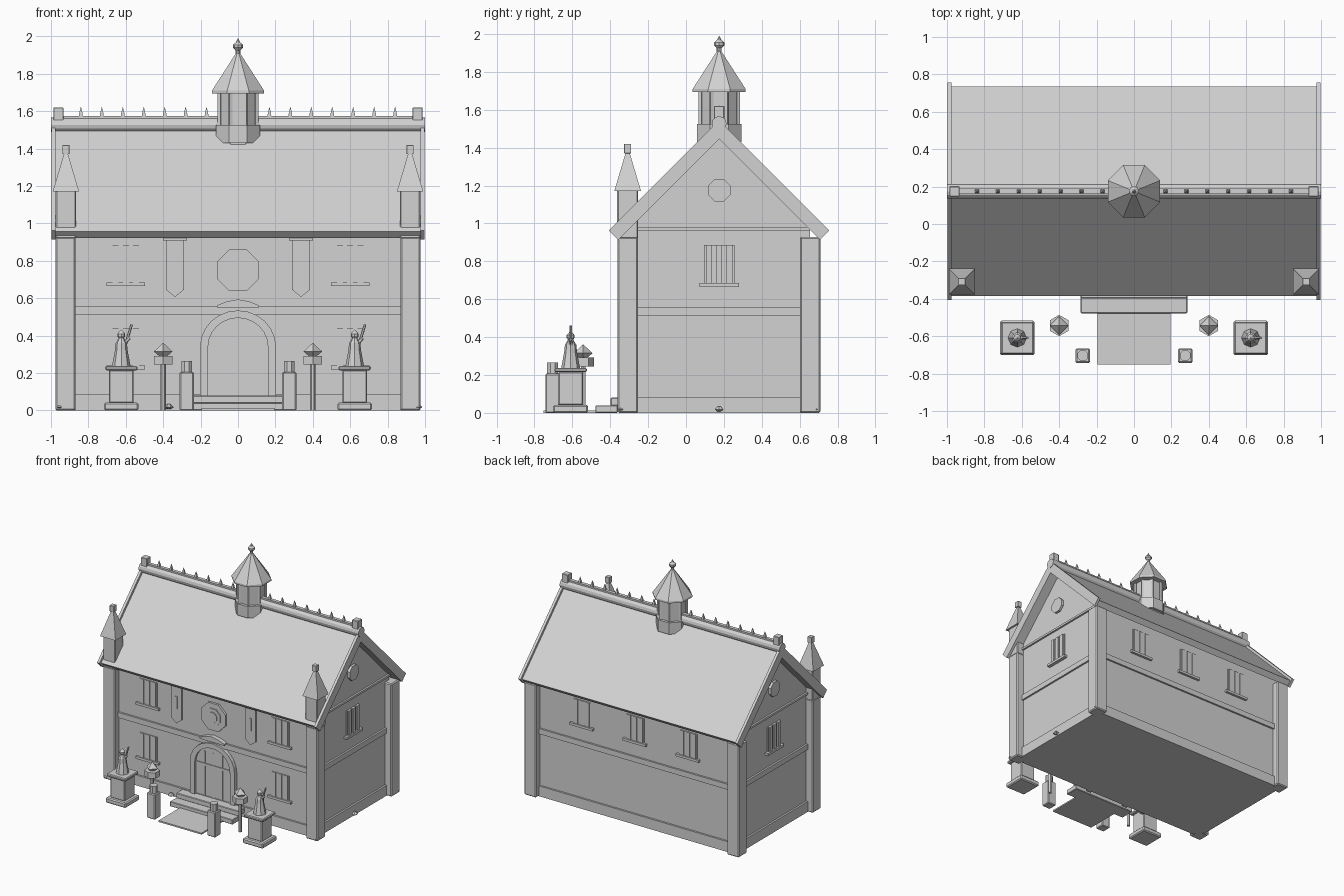
import bpy
import math
from mathutils import Matrix, Vector

cube = bpy.data.objects.get("Cube")
if cube:
    bpy.data.objects.remove(cube)

stone = bpy.data.materials.new("light grey stone")
stone.use_nodes = True
GREY = (0.65, 0.65, 0.65, 1)
stone.diffuse_color = GREY
stone.node_tree.nodes["Principled BSDF"].inputs["Base Color"].default_value = GREY

CY = 0.175            # hall centre in y
WX, WY = 0.915, 0.48  # half length and half depth of the walls
PI = math.pi
EIGHTH = PI / 8


def build(name, verts, faces, matrix=Matrix()):
    mesh = bpy.data.meshes.new(name)
    mesh.from_pydata([matrix @ Vector(v) for v in verts], [], faces)
    mesh.materials.append(stone)
    obj = bpy.data.objects.new(name, mesh)
    bpy.context.collection.objects.link(obj)
    return obj


def extrude(name, pts, y0, y1, matrix=Matrix()):
    """Extrude a counter-clockwise (x, z) outline from y0 to y1."""
    n = len(pts)
    verts = [(x, y, z) for y in (y0, y1) for x, z in pts]
    faces = [list(range(n)), list(range(2 * n - 1, n - 1, -1))]
    faces += [(i, i + n, (i + 1) % n + n, (i + 1) % n) for i in range(n)]
    return build(name, verts, faces, matrix)


def box(name, x0, x1, y0, y1, z0, z1, matrix=Matrix()):
    return extrude(name, [(x0, z0), (x1, z0), (x1, z1), (x0, z1)], y0, y1, matrix)


def chamfer(obj, width):
    bevel = obj.modifiers.new("chamfer", "BEVEL")
    bevel.width = width
    bevel.segments = 1


def block(name, x, y, h, z0, z1, width=0.006):
    """Square upright block with chamfered edges."""
    chamfer(box(name, x - h, x + h, y - h, y + h, z0, z1), width)


def turned(name, x, y, sides, rings, start=0.0, matrix=Matrix()):
    """Stack of (radius, z) rings with the given number of sides."""
    verts, faces = [], []
    for r, z in rings:
        for i in range(sides):
            a = start + 2 * PI * i / sides
            verts.append((x + r * math.cos(a), y + r * math.sin(a), z))
    for k in range(len(rings) - 1):
        for i in range(sides):
            j = (i + 1) % sides
            a, b = k * sides, (k + 1) * sides
            faces.append((a + i, a + j, b + j, b + i))
    top = (len(rings) - 1) * sides
    faces.append(list(range(sides - 1, -1, -1)))
    faces.append(list(range(top, top + sides)))
    return build(name, verts, faces, matrix)


def polygon(x, z, r, sides, start):
    return [(x + r * math.cos(start + 2 * PI * i / sides),
             z + r * math.sin(start + 2 * PI * i / sides)) for i in range(sides)]


def wall_frame(degrees):
    return Matrix.Translation((0, CY, 0)) @ Matrix.Rotation(math.radians(degrees), 4, "Z")


FRONT, RIGHT, BACK, LEFT = (wall_frame(d) for d in (0, 90, 180, -90))


def chevron(name, apex, inner, w, y0, y1):
    t = (apex - inner) / 2
    pts = [(-w, apex - w), (t - w, apex - w - t), (0, inner),
           (w - t, apex - w - t), (w, apex - w), (0, apex)]
    return extrude(name, pts, y0, y1, RIGHT)


def window(x, z, d, depth, matrix):
    box("window_panel", x - 0.08, x + 0.08, -d - depth * 0.5, -d + 0.02, z - 0.1, z + 0.1, matrix)
    for off in (-0.054, 0, 0.054):
        box("window_bar", x + off - 0.016, x + off + 0.016, -d - depth, -d, z - 0.1, z + 0.1, matrix)
    box("window_sill", x - 0.104, x + 0.104, -d - depth - 0.008, -d, z - 0.12, z - 0.1, matrix)


# Hall body and roof
extrude("hall_body", [(-WY, 0), (WY, 0), (WY, 0.97), (0, 1.45), (-WY, 0.97)], -WX, WX, RIGHT)
chevron("roof", 1.517, 1.447, 0.56, -0.98, 0.98)
for s in (-1, 1):
    chevron("rake_board", 1.545, 1.445, 0.582, s * 0.986 - 0.011, s * 0.986 + 0.011)

# Ridge roll, cresting and end blocks
extrude("ridge_roll", polygon(0, 1.527, 0.039, 12, 0), -1, 1, RIGHT)
box("ridge_strip", -0.97, 0.97, CY - 0.014, CY + 0.014, 1.555, 1.575)
for s in (-1, 1):
    block("ridge_end_block", s * 0.96, CY, 0.027, 1.55, 1.62, 0.003)
    for i in range(7):
        turned("ridge_spike", s * (0.168 + 0.112 * i), CY, 4,
               [(0.015, 1.57), (0.012, 1.59), (0.001, 1.622)], PI / 4)

# Walls: plinth, string course, gable trim
for frame, half, d in ((FRONT, 0.87, WY), (BACK, 0.87, WY), (RIGHT, 0.43, WX), (LEFT, 0.43, WX)):
    box("plinth", -half, half, -d - 0.015, -d, 0, 0.085, frame)
    box("string_course", -half, half, -d - 0.015, -d, 0.512, 0.556, frame)
for frame in (RIGHT, LEFT):
    box("gable_trim", -WY, WY, -WX - 0.015, -WX, 0.963, 0.98, frame)
    extrude("gable_medallion", polygon(0, 1.175, 0.064, 8, EIGHTH), -WX - 0.02, -WX, frame)
    window(0, 0.785, WX, 0.02, frame)
for x in (-0.483, 0, 0.483):
    window(x, 0.785, WY, 0.012, BACK)
for s in (-1, 1):
    for z in (0.785, 0.34):
        window(s * 0.6, z, WY, 0.01, FRONT)

# Corner pillars and front pinnacles
for s in (-1, 1):
    for y in (-0.307, 0.655):
        block("corner_pillar", s * 0.922, y, 0.054, 0, 0.928, 0.008)
    block("pinnacle_shaft", s * 0.92, -0.308, 0.055, 0.92, 1.178)
    turned("pinnacle_spire", s * 0.92, -0.308, 4, [(0.099, 1.172), (0.012, 1.38)], PI / 4)
    block("pinnacle_top", s * 0.92, -0.308, 0.019, 1.37, 1.42, 0.002)

# Cupola, eight-sided with a flat side to the front
turned("cupola_base", 0, CY, 8, [(0.127, 1.43), (0.127, 1.525)], EIGHTH)
turned("cupola_drum", 0, CY, 8, [(0.103, 1.42), (0.103, 1.7)], EIGHTH)
for i in range(8):
    a = EIGHTH + 2 * PI * i / 8
    turned("cupola_post", 0.106 * math.cos(a), CY + 0.106 * math.sin(a), 4,
           [(0.012, 1.52), (0.012, 1.7)], a)
turned("cupola_roof", 0, CY, 8, [(0.151, 1.695), (0.151, 1.71), (0.012, 1.91)], EIGHTH)
turned("cupola_finial", 0, CY, 8, [(0.013, 1.9), (0.013, 1.925), (0.027, 1.94), (0.027, 1.955),
                                   (0.012, 1.968), (0.001, 1.99)])


# Door with arched frame and hood
def arch(half, spring, rise, steps=12):
    return [(half * math.cos(PI * i / steps), spring + rise * math.sin(PI * i / steps))
            for i in range(steps + 1)]


outer, inner = arch(0.203, 0.34, 0.195), arch(0.16, 0.34, 0.155)
frame_outline = [(0.203, 0)] + outer + [(-0.203, 0), (-0.16, 0)] + inner[::-1] + [(0.16, 0)]
extrude("door_frame", frame_outline, -WY - 0.03, -WY, FRONT)
extrude("door", [(0.16, 0)] + inner + [(-0.16, 0)], -WY - 0.012, -WY, FRONT)
for x in (-0.08, 0, 0.08):
    box("door_batten", x - 0.005, x + 0.005, -WY - 0.017, -WY, 0.08, 0.45, FRONT)
box("door_hinge", -0.15, 0.15, -WY - 0.019, -WY, 0.33, 0.35, FRONT)
hood = [(-0.112, 0.55), (0.112, 0.55), (0.112, 0.562), (0.06, 0.583), (0, 0.594),
        (-0.06, 0.583), (-0.112, 0.562)]
extrude("door_hood", hood, -WY - 0.035, -WY, FRONT)

# Wall crest and banners
for r, d in ((0.12, 0.018), (0.075, 0.025), (0.045, 0.032)):
    extrude("crest_disc", polygon(0, 0.75, r, 8, EIGHTH), -WY - d, -WY, FRONT)
for s in (-1, 1):
    x = s * 0.337
    cloth = [(x, 0.607), (x + 0.047, 0.645), (x + 0.047, 0.92), (x - 0.047, 0.92), (x - 0.047, 0.645)]
    extrude("banner", cloth, -WY - 0.015, -WY, FRONT)
    box("banner_rod", x - 0.064, x + 0.064, -WY - 0.025, -WY, 0.91, 0.926, FRONT)
    box("banner_emblem", x - 0.01, x + 0.01, -WY - 0.021, -WY, 0.73, 0.83, FRONT)

# Steps and carpet
chamfer(box("lower_step", -0.285, 0.285, -0.478, -0.36, 0, 0.04), 0.004)
chamfer(box("upper_step", -0.285, 0.285, -0.398, -0.315, 0.038, 0.08), 0.004)
box("carpet", -0.195, 0.195, -0.752, -0.47, 0, 0.012)

for s in (-1, 1):
    # Bollards
    block("bollard", s * 0.274, -0.704, 0.038, 0, 0.207)
    turned("bollard_cap", s * 0.274, -0.704, 8, [(0.031, 0.2), (0.031, 0.265)], EIGHTH)
    # Lamps
    turned("lamp_pole", s * 0.4, -0.543, 6, [(0.014, 0), (0.014, 0.25)])
    turned("lamp_box", s * 0.4, -0.543, 6, [(0.057, 0.245), (0.057, 0.292)], PI / 6)
    turned("lamp_roof", s * 0.4, -0.543, 4, [(0.02, 0.29), (0.05, 0.315), (0.002, 0.36)])
    # Statues on pedestals
    x, y = s * 0.624, -0.609
    block("pedestal_foot", x, y, 0.092, 0, 0.042, 0.008)
    block("pedestal", x, y, 0.066, 0.04, 0.217)
    block("pedestal_slab", x, y, 0.086, 0.215, 0.238)
    turned("statue_robe", x, y, 8, [(0.05, 0.235), (0.034, 0.32), (0.03, 0.36), (0.012, 0.39)])
    turned("statue_head", x, y, 8, [(0.01, 0.38), (0.021, 0.397), (0.021, 0.41), (0.002, 0.432)])
    tilt = Matrix.Translation((x + 0.02, y, 0.345)) @ Matrix.Rotation(0.3, 4, "Y")
    turned("statue_staff", 0, 0, 6, [(0.008, 0), (0.007, 0.12)], 0, tilt)
    raise_arm = Matrix.Translation((x + 0.015, y, 0.36)) @ Matrix.Rotation(0.8, 4, "Y")
    turned("statue_arm", 0, 0, 6, [(0.012, 0), (0.008, 0.04)], 0, raise_arm)

# Small stones at the foot of the walls
for x, y, r in ((-0.955, -0.35, 0.02), (-0.37, -0.34, 0.025), (0.965, -0.345, 0.02),
                (0.94, CY, 0.025), (0.96, 0.69, 0.02)):
    turned("small_stone", x, y, 6, [(r * 0.4, 0.02 - r * 0.5), (r, 0.018), (r * 0.3, 0.02 + r * 0.6)])
